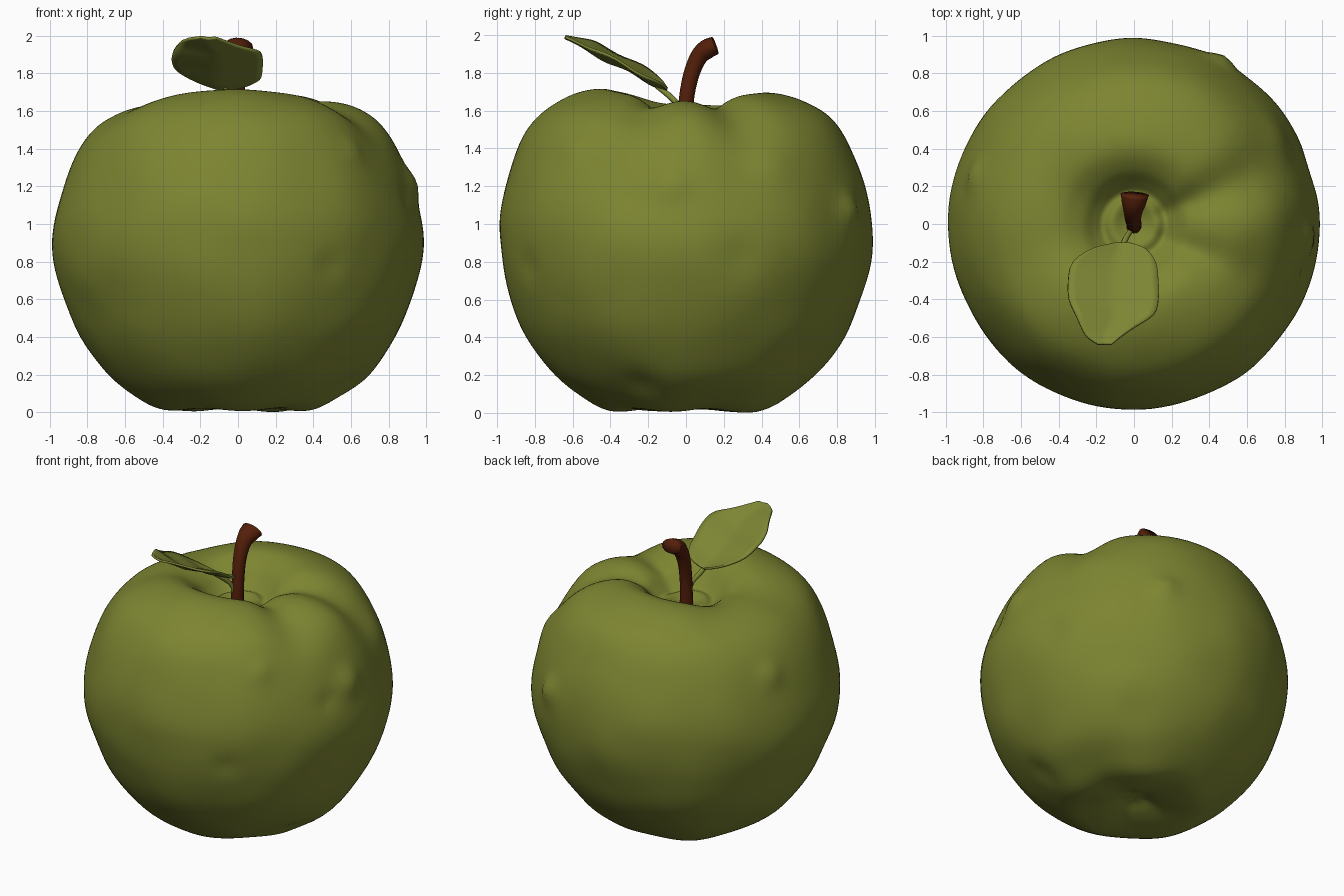
import bpy, bmesh, math
from mathutils import Vector, noise
from mathutils.geometry import interpolate_bezier

if "Cube" in bpy.data.objects:
    bpy.data.objects.remove(bpy.data.objects["Cube"])


def material(name, rgb):
    m = bpy.data.materials.new(name)
    m.diffuse_color = (*rgb, 1)
    m.use_nodes = True
    m.node_tree.nodes["Principled BSDF"].inputs["Base Color"].default_value = m.diffuse_color
    return m


GREEN = material("apple green", (0.205, 0.235, 0.031))
LEAF = material("leaf green", (0.205, 0.235, 0.034))
BROWN = material("stem brown", (0.088, 0.0135, 0.003))


def finish(name, bm, mat):
    bmesh.ops.recalc_face_normals(bm, faces=bm.faces)
    for f in bm.faces:
        f.smooth = True
    me = bpy.data.meshes.new(name)
    bm.to_mesh(me)
    bm.free()
    me.materials.append(mat)
    ob = bpy.data.objects.new(name, me)
    bpy.context.collection.objects.link(ob)
    return ob


def smooth_path(pts, steps):
    """Curve running through all points."""
    pts = [Vector(p).to_3d() for p in pts]
    out = []
    for i in range(len(pts) - 1):
        a, b = pts[i], pts[i + 1]
        ta = (b - pts[max(i - 1, 0)]) / 6
        tb = (pts[min(i + 2, len(pts) - 1)] - a) / 6
        out += interpolate_bezier(a, a + ta, b - tb, b, steps + 1)[:-1]
    return out + [pts[-1]]


# Body profile (radius, height) from the bottom dimple to the stem cavity
PROFILE = [(0, .085), (.07, .075), (.16, .04), (.27, .018), (.4, .018), (.52, .07), (.69, .2),
           (.84, .4), (.925, .6), (.975, .8), (.982, 1.0), (.94, 1.2), (.86, 1.4),
           (.77, 1.53), (.66, 1.61), (.53, 1.66), (.4, 1.67), (.29, 1.62), (.215, 1.54),
           (.17, 1.5), (.12, 1.515), (.06, 1.49), (0, 1.47)]

# Shoulder hills and grooves: angle, angular width, height change
LOBES = [(-95, 50, .04), (72, 42, .02), (-25, 14, -.045), (22, 14, -.06),
         (0, 18, -.015), (150, 25, -.03), (195, 25, -.035)]
# Local lumps and dents: centre, size, outward push
LUMPS = [((.46, .85, 1.07), .075, .035), ((-.9, .28, 1.33), .08, .045),
         ((.9, -.08, 1.2), .09, .04), ((.62, -.62, 1.4), .06, .015),
         ((.93, -.3, 1.15), .05, -.025), ((.5, -.85, .78), .07, -.015),
         ((.93, .3, .85), .12, -.02), ((.68, .05, 1.55), .16, .02),
         ((-.8, -.4, .5), .2, -.02), ((.5, .6, .25), .15, -.015),
         ((.62, -.25, .1), .1, -.025), ((.75, .45, 1.3), .12, .02),
         ((.35, -.15, 1.62), .12, -.03), ((-.3, .1, 1.62), .14, -.025)]


def gauss(d, w):
    return math.exp(-(d / w) ** 2)


def body_point(r, z, ang):
    hill = 0
    for c, w, h in LOBES:
        d = (math.degrees(ang) - c + 180) % 360 - 180
        hill += h * gauss(d, w)
    # shoulders strongest in the upper part, fading into the cavity
    top = max(0, min(1, (z - .9) / .7)) * min(1, max(0, r - .1) / .25)
    low = gauss(z, .35) * min(1, r / .4)
    p = Vector((r * math.cos(ang), r * math.sin(ang), z))
    out = Vector((p.x, p.y, (z - .85) * 1.1)).normalized()
    p += out * hill * top * .8
    p.z += hill * top * .3
    p += out * .009 * low * math.cos(5 * ang + 1.2)
    for c, w, h in LUMPS:
        p += out * h * gauss((p - Vector(c)).length, w)
    p += out * .012 * noise.noise(p * 3.0) * min(1, r / .4)
    p.z = max(p.z, 0)
    return p


bm = bmesh.new()
SEG = 128
prof = smooth_path(PROFILE, 5)
rings = []
for q in prof[1:-1]:
    rings.append([bm.verts.new(body_point(q.x, q.y, 2 * math.pi * k / SEG)) for k in range(SEG)])
for a, b in zip(rings, rings[1:]):
    for k in range(SEG):
        n = (k + 1) % SEG
        bm.faces.new((a[k], a[n], b[n], b[k]))
for ring, q in ((rings[0], prof[0]), (rings[-1], prof[-1])):
    tip = bm.verts.new((0, 0, q.y))
    for k in range(SEG):
        bm.faces.new((ring[k], ring[(k + 1) % SEG], tip))
finish("apple_body", bm, GREEN)


def tube(name, pts, radii, mat, seg=14, steps=4, flare=0):
    """Round tube along a path, flat capped, optionally widened sideways at its end."""
    path = smooth_path(pts, steps)
    rad = smooth_path([(r, 0) for r in radii], steps)
    bm = bmesh.new()
    loops = []
    for i, p in enumerate(path):
        t = (path[min(i + 1, len(path) - 1)] - path[max(i - 1, 0)]).normalized()
        u = Vector((1, .35 * flare, 0))
        u = (u - t * u.dot(t)).normalized()
        v = t.cross(u)
        wide = 1 + flare * (i / (len(path) - 1)) ** 4
        loops.append([bm.verts.new(p + rad[i].x * (u * wide * math.cos(a) + v * math.sin(a)))
                      for a in (2 * math.pi * k / seg for k in range(seg))])
    for a, b in zip(loops, loops[1:]):
        for k in range(seg):
            n = (k + 1) % seg
            bm.faces.new((a[k], a[n], b[n], b[k]))
    bm.faces.new(loops[0])
    bm.faces.new(loops[-1])
    return finish(name, bm, mat)


# Woody stem, flaring at its cut end
tube("stem", [(0, -.01, 1.44), (0, 0, 1.64), (-.005, .025, 1.78), (-.005, .065, 1.88),
              (0, .11, 1.925), (.004, .155, 1.945)],
     [.042, .04, .042, .046, .052, .048], BROWN, flare=.6)
# Thin leaf stalk
tube("leaf_stalk", [(0, -.02, 1.52), (-.02, -.04, 1.62), (-.05, -.09, 1.68), (-.07, -.16, 1.73)],
     [.012, .014, .016, .01], LEAF, seg=8)

# Leaf blade rows: y, left x, right x, height
ROWS = [(-.1, -.11, -.03, 1.715), (-.13, -.22, .06, 1.74), (-.2, -.325, .115, 1.78),
        (-.3, -.35, .13, 1.835), (-.4, -.345, .13, 1.885), (-.48, -.31, .105, 1.925),
        (-.55, -.28, .0, 1.955), (-.6, -.25, -.07, 1.975), (-.64, -.19, -.12, 1.99)]
left = smooth_path([(x0, y, z) for y, x0, x1, z in ROWS], 3)
right = smooth_path([(x1, y, z) for y, x0, x1, z in ROWS], 3)
bm = bmesh.new()
N = 12
grid = []
for a, b in zip(left, right):
    row = []
    for k in range(N + 1):
        t = k / N
        p = a.lerp(b, t)
        # cupped blade with a creased midrib, left edge raised
        width = (b - a).length / .48
        p.z += width * (.045 * abs(2 * t - 1) - .03 + .02 * (1 - 2 * t))
        p.z += .008 * math.sin(p.y * 22 + t * 4) * width
        row.append(bm.verts.new(p))
    grid.append(row)
for a, b in zip(grid, grid[1:]):
    for k in range(N):
        bm.faces.new((a[k], a[k + 1], b[k + 1], b[k]))
leaf = finish("leaf", bm, LEAF)
mod = leaf.modifiers.new("thickness", 'SOLIDIFY')
mod.thickness = .014
mod.offset = 0
